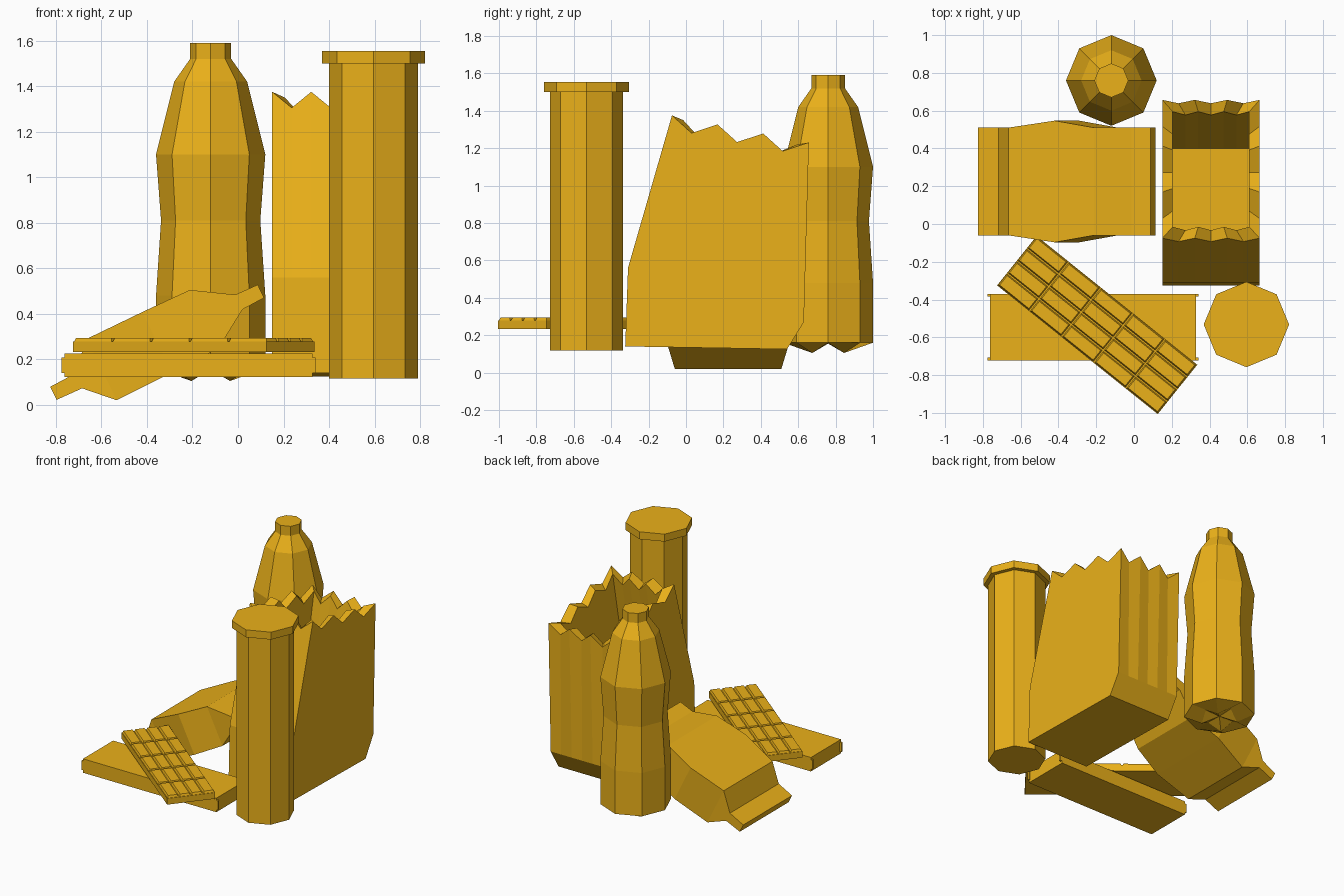
import bpy, bmesh, math
from mathutils import Matrix, Vector

if "Cube" in bpy.data.objects:
    bpy.data.objects.remove(bpy.data.objects["Cube"])

gold = bpy.data.materials.new("gold")
gold.diffuse_color = (0.83, 0.44, 0.01, 1)
gold.use_nodes = True
gold.node_tree.nodes["Principled BSDF"].inputs["Base Color"].default_value = gold.diffuse_color


def finish(name, bm, clean=False):
    bmesh.ops.recalc_face_normals(bm, faces=bm.faces)
    if clean:
        bmesh.ops.dissolve_limit(bm, angle_limit=math.radians(0.5),
                                 verts=bm.verts, edges=bm.edges)
    me = bpy.data.meshes.new(name)
    bm.to_mesh(me)
    bm.free()
    me.materials.append(gold)
    ob = bpy.data.objects.new(name, me)
    bpy.context.collection.objects.link(ob)
    return ob


def loft(bm, rings):
    """Skin a list of equal-length point rings and cap both ends."""
    loops = [[bm.verts.new(p) for p in r] for r in rings]
    n = len(loops[0])
    for a, b in zip(loops, loops[1:]):
        for i in range(n):
            j = (i + 1) % n
            bm.faces.new((a[i], a[j], b[j], b[i]))
    bm.faces.new(loops[0][::-1])
    bm.faces.new(loops[-1])
    return loops


def octagon(cx, cy, r, z, drop=0):
    return [(cx + r * math.cos(k * math.pi / 4), cy + r * math.sin(k * math.pi / 4),
             z - drop * (k % 2)) for k in range(8)]


def rect(x0, x1, y0, y1, z):
    return [(x0, y0, z), (x1, y0, z), (x1, y1, z), (x0, y1, z)]


def box(bm, x0, x1, y0, y1, z0, z1, taper=0):
    loft(bm, [rect(x0, x1, y0, y1, z0),
              rect(x0 + taper, x1 - taper, y0 + taper, y1 - taper, z1)])


# Bottle with waisted body and petal base
bm = bmesh.new()
c = (-0.12, 0.76)
rings = [octagon(*c, 0.12, 0.16, 0.055)]
rings += [octagon(*c, r, z) for r, z in
          [(0.24, 0.16), (0.24, 0.48), (0.218, 0.81), (0.24, 1.1),
           (0.16, 1.42), (0.09, 1.52), (0.09, 1.59)]]
loops = loft(bm, rings)
base = next(f for f in bm.faces if set(f.verts) == set(loops[0]))
bmesh.ops.poke(bm, faces=[base])
bm.verts.ensure_lookup_table()
bm.verts[-1].co.z = 0.155
finish("bottle", bm)

# Tall canister with an overhanging lid
bm = bmesh.new()
loft(bm, [octagon(0.595, -0.532, r, z) for r, z in
          [(0.195, 0.117), (0.195, 1.5), (0.226, 1.5), (0.226, 1.555)]])
finish("canister", bm)


# Open paper bag with a zigzag rim
def bag_ring(x0, x1, y0, z0, y1, z1, zig=0):
    corners = [Vector((x0, y0, z0)), Vector((x1, y0, z0)),
               Vector((x1, y1, z1)), Vector((x0, y1, z1))]
    pts = []
    for s in range(4):
        for k in range(6):
            p = corners[s].lerp(corners[(s + 1) % 4], k / 6)
            if k % 2:
                p -= Vector((0, 0.018, 0.07)) * zig
            pts.append(p)
    return pts


bm = bmesh.new()
X0, X1 = 0.15, 0.665
loft(bm, [bag_ring(X0, X1, -0.325, 0.14, 0.54, 0.125),
          bag_ring(X0, X1, -0.31, 0.56, 0.63, 0.27),
          bag_ring(X0, X1, -0.075, 1.375, 0.657, 1.23, 1),
          bag_ring(X0 + 0.055, X1 - 0.055, -0.015, 1.35, 0.595, 1.22, 1),
          bag_ring(X0 + 0.055, X1 - 0.055, -0.24, 0.2, 0.4, 0.2)])
finish("paper_bag", bm, clean=True)

# Pillow snack packet: sections across the length u, half thickness v, half width w
bm = bmesh.new()
tilt = Matrix.Translation((-0.355, 0.225, 0.275)) @ Matrix.Rotation(math.radians(-26.2), 4, 'Y')
sections = [(-0.508, 0.032, 0.285), (-0.385, 0.036, 0.285), (-0.272, 0.15, 0.285),
            (0, 0.148, 0.322), (0.23, 0.143, 0.285), (0.4, 0.036, 0.285), (0.508, 0.032, 0.285)]
loft(bm, [[tilt @ Vector((u, a * w, b * v)) for a, b in
           [(-1, -1), (1, -1), (1, 1), (-1, 1)]] for u, v, w in sections])
finish("snack_packet", bm, clean=True)

# Flat carton with small end tabs
bm = bmesh.new()
box(bm, -0.762, 0.328, -0.722, -0.37, 0.122, 0.225)
for xa, xb in [(-0.775, -0.762), (0.328, 0.341)]:
    for ya, yb in [(-0.722, -0.707), (-0.385, -0.37)]:
        box(bm, xa, xb, ya, yb, 0.14, 0.208)
finish("carton", bm)

# Chocolate bar with 5 x 4 raised pieces
bm = bmesh.new()
L, W, gap = 1.09, 0.335, 0.004
box(bm, -L / 2, L / 2, -W / 2, W / 2, 0.232, 0.278)
for i in range(5):
    for j in range(4):
        xa, ya = -L / 2 + i * L / 5, -W / 2 + j * W / 4
        box(bm, xa + gap, xa + L / 5 - gap, ya + gap, ya + W / 4 - gap, 0.278, 0.294, 0.006)
bm.transform(Matrix.Translation((-0.195, -0.535, 0)) @ Matrix.Rotation(math.radians(-38.7), 4, 'Z'))
finish("chocolate_bar", bm)
